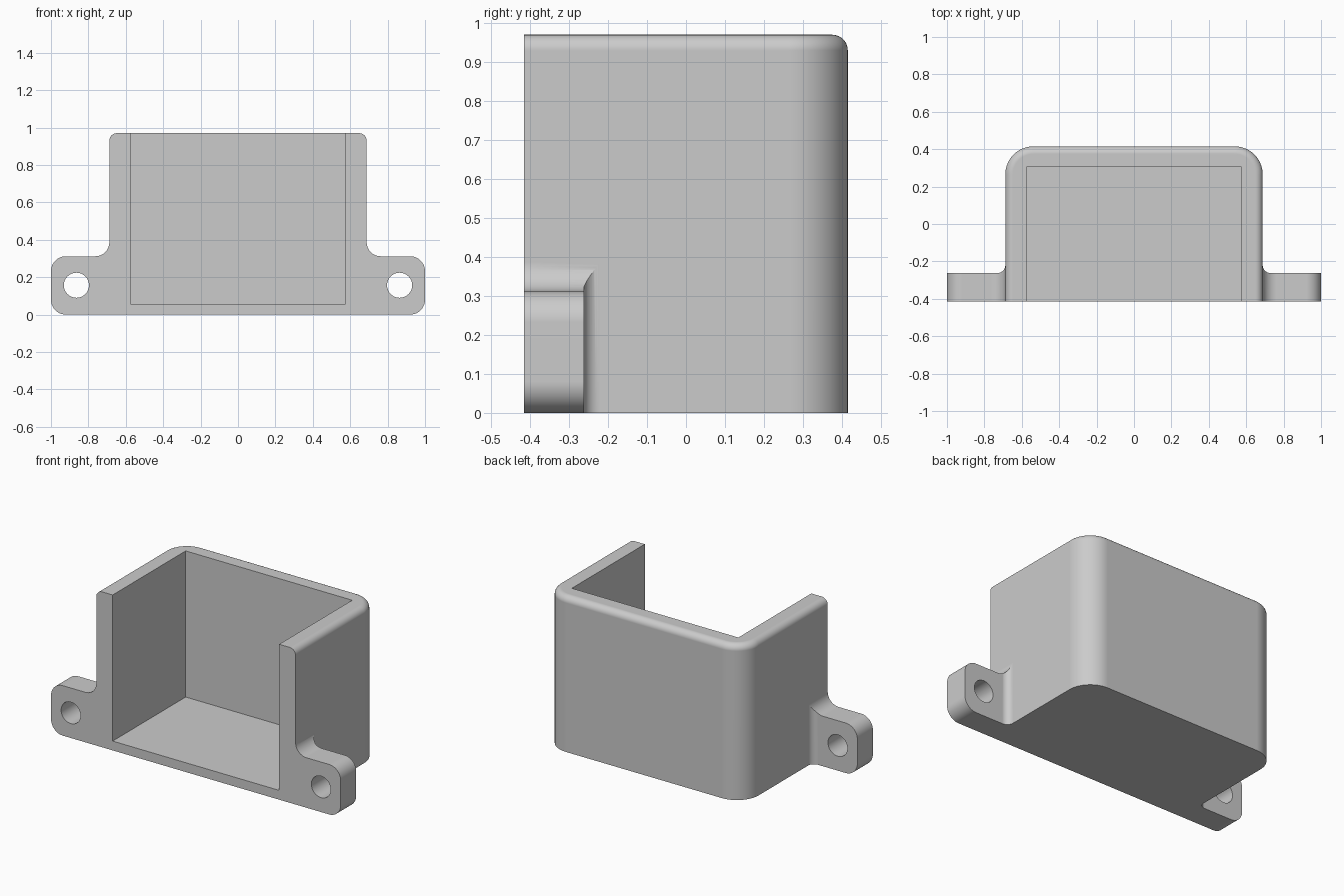
import bpy, bmesh, math
from mathutils import Vector

cube = bpy.data.objects.get("Cube")
if cube:
    bpy.data.objects.remove(cube, do_unlink=True)

grey = bpy.data.materials.new("light grey")
grey.use_nodes = True
colour = (0.6, 0.6, 0.6, 1)
grey.diffuse_color = colour
grey.node_tree.nodes["Principled BSDF"].inputs["Base Color"].default_value = colour

W, D, H = 0.688, 0.415, 0.97      # box half width, half depth, height
EAR_BACK, EAR_TOP = -0.262, 0.312


def arc(cx, cy, r, start, end, steps=12):
    """Points along an arc, angles in degrees."""
    angles = [math.radians(start + (end - start) * i / steps) for i in range(steps + 1)]
    return [(cx + r * math.cos(a), cy + r * math.sin(a)) for a in angles]


def prism(name, outline, low, high, axis="Z", top_round=0):
    """Extrude an outline along Z (points are x, y) or Y (points are x, z)."""
    bm = bmesh.new()
    place = (lambda p, h: (p[0], p[1], h)) if axis == "Z" else (lambda p, h: (p[0], h, p[1]))
    face = bm.faces.new([bm.verts.new(place(p, low)) for p in outline])
    moved = bmesh.ops.extrude_face_region(bm, geom=[face])["geom"]
    shift = Vector(place((0, 0), high - low))
    bmesh.ops.translate(bm, vec=shift, verts=[v for v in moved if isinstance(v, bmesh.types.BMVert)])
    bmesh.ops.recalc_face_normals(bm, faces=bm.faces)
    if top_round:
        # round the upper rim, leaving the open front square
        rim = [e for e in bm.edges if all(v.co.z > high - 1e-4 for v in e.verts)
               and not all(v.co.y < -D + 1e-4 for v in e.verts)]
        bmesh.ops.bevel(bm, geom=rim, offset=top_round, segments=8, profile=0.5, affect="EDGES")
    mesh = bpy.data.meshes.new(name)
    bm.to_mesh(mesh)
    bm.free()
    obj = bpy.data.objects.new(name, mesh)
    bpy.context.collection.objects.link(obj)
    mesh.materials.append(grey)
    return obj


def combine(target, other, operation):
    mod = target.modifiers.new("combine", "BOOLEAN")
    mod.operation, mod.solver, mod.object = operation, "EXACT", other
    bpy.context.view_layer.objects.active = target
    bpy.ops.object.modifier_apply(modifier=mod.name)
    bpy.data.objects.remove(other, do_unlink=True)


# Box with rounded back corners and a rounded rim
R = 0.15
plan = ([(-W, -D), (W, -D)] + arc(W - R, D - R, R, 0, 90, 16)
        + arc(R - W, D - R, R, 90, 180, 16))
bracket = prism("mounting_box", plan, 0, H, top_round=0.04)

# Mounting ears: front outline with rounded corners, trimmed by a filleted plan
for side in (1, -1):
    c, f, b = 0.08, 0.075, 0.042
    front = ([(W - 0.06, 0)] + arc(1 - c, c, c, -90, 0) + arc(1 - c, EAR_TOP - c, c, 0, 90)
             + arc(W + f, EAR_TOP + f, f, 270, 180) + [(W - 0.06, EAR_TOP + f)])
    above = ([(W - 0.1, -D - 0.1), (1.1, -D - 0.1), (1.1, EAR_BACK)]
             + arc(W + b, EAR_BACK + b, b, 270, 180) + [(W - 0.1, EAR_BACK + b)])
    front = [(side * x, z) for x, z in front]
    above = [(side * x, y) for x, y in above]
    ear = prism("ear", front, -D, -0.1, axis="Y")
    combine(ear, prism("ear_plan", above, -0.1, 0.6), "INTERSECT")
    combine(bracket, ear, "UNION")
    hole = prism("hole", arc(side * 0.864, 0.157, 0.067, 0, 352.5, 47), -0.6, 0, axis="Y")
    combine(bracket, hole, "DIFFERENCE")

# Square cavity, open to the front and the top
cavity = prism("cavity", [(-0.575, -0.6), (0.575, -0.6), (0.575, 0.305), (-0.575, 0.305)], 0.058, 1.2)
combine(bracket, cavity, "DIFFERENCE")

# Smooth the curves and keep flat faces flat
bpy.ops.object.select_all(action="DESELECT")
bracket.select_set(True)
bpy.context.view_layer.objects.active = bracket
bpy.ops.object.shade_smooth_by_angle(angle=math.radians(25))
weighted = bracket.modifiers.new("flat_normals", "WEIGHTED_NORMAL")
weighted.keep_sharp = True
